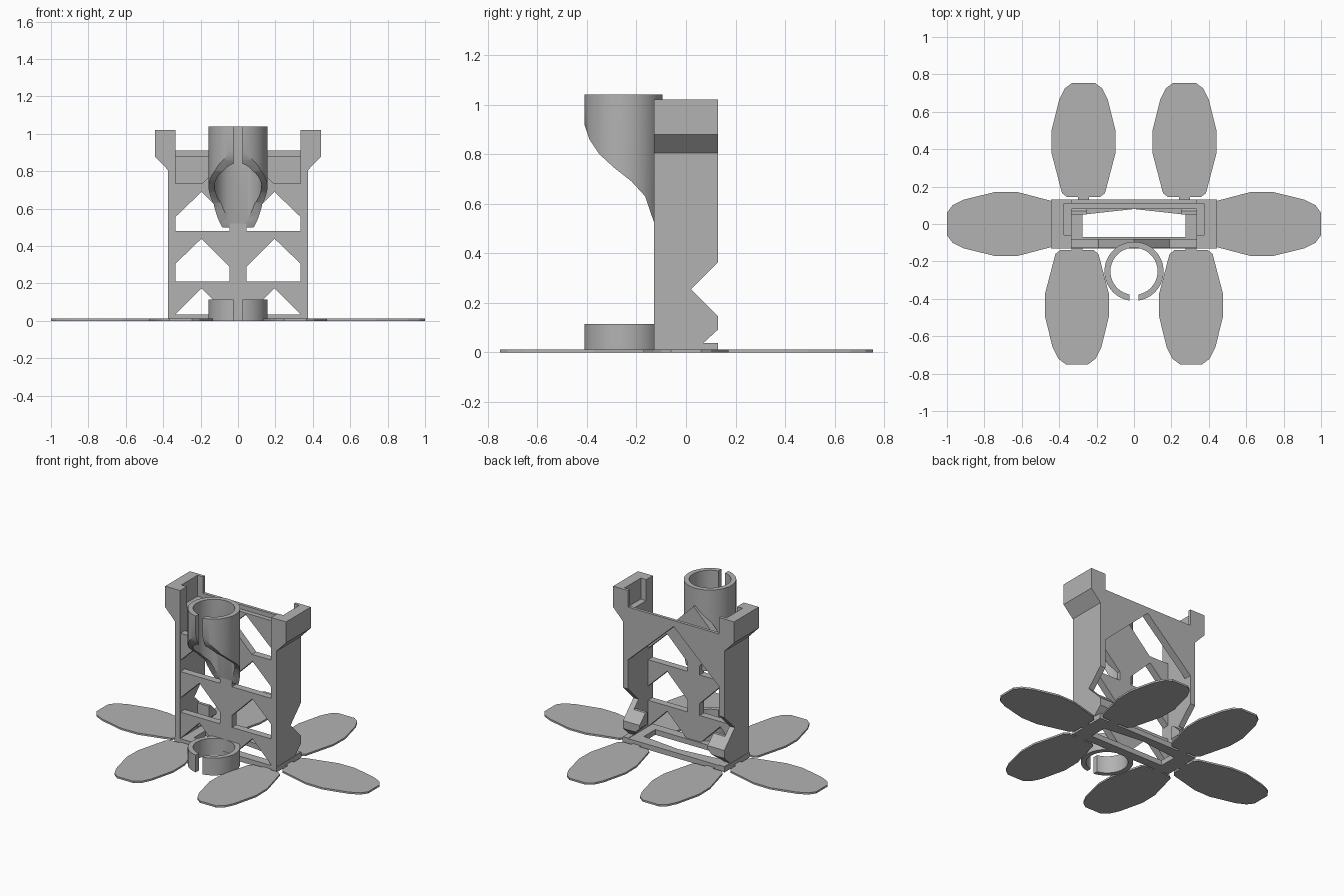
import bpy, bmesh, math
from mathutils import Vector, Matrix

if "Cube" in bpy.data.objects:
    bpy.data.objects.remove(bpy.data.objects["Cube"], do_unlink=True)

grey = bpy.data.materials.new("plain grey")
grey.use_nodes = True
grey.diffuse_color = (0.45, 0.45, 0.45, 1)
grey.node_tree.nodes["Principled BSDF"].inputs["Base Color"].default_value = (0.45, 0.45, 0.45, 1)


def prism(name, points, axis, low, high):
    """Extrude a profile along an axis; the points hold the other two coordinates."""
    bm = bmesh.new()
    order = {"x": lambda a, b: (low, a, b), "y": lambda a, b: (a, low, b), "z": lambda a, b: (a, b, low)}
    face = bm.faces.new([bm.verts.new(order[axis](a, b)) for a, b in points])
    new = bmesh.ops.extrude_face_region(bm, geom=[face])["geom"]
    shift = Vector([(high - low) * (axis == k) for k in "xyz"])
    bmesh.ops.translate(bm, vec=shift, verts=[v for v in new if isinstance(v, bmesh.types.BMVert)])
    bmesh.ops.recalc_face_normals(bm, faces=bm.faces)
    mesh = bpy.data.meshes.new(name)
    bm.to_mesh(mesh)
    bm.free()
    mesh.materials.append(grey)
    obj = bpy.data.objects.new(name, mesh)
    bpy.context.collection.objects.link(obj)
    return obj


def rect(a0, b0, a1, b1):
    return [(a0, b0), (a1, b0), (a1, b1), (a0, b1)]


def circle(radius, cy, sides=64):
    steps = [2 * math.pi * i / sides for i in range(sides)]
    return [(radius * math.cos(t), cy + radius * math.sin(t)) for t in steps]


def flip(points, side):
    return [(a * side, b) for a, b in points]


def cut(obj, cutters):
    """Subtract the cutters and remove them."""
    for c in cutters:
        c.hide_render = True
        mod = obj.modifiers.new("cut", "BOOLEAN")
        mod.operation, mod.solver, mod.object = "DIFFERENCE", "EXACT", c
    bpy.context.view_layer.update()
    mesh = bpy.data.meshes.new_from_object(obj.evaluated_get(bpy.context.evaluated_depsgraph_get()))
    obj.modifiers.clear()
    obj.data = mesh
    for c in cutters:
        bpy.data.objects.remove(c, do_unlink=True)


# Recesses shared by the walls
def pocket():
    return prism("pocket_cutter", rect(-0.375, -0.06, 0.375, 0.11), "z", 0.88, 1.2)


def notches():
    big = [(0.02, 0.255), (0.14, 0.135), (0.14, 0.375)]
    small = [(0.07, 0.038), (0.14, 0.038), (0.14, 0.102)]
    return [prism("notch_cutter", p, "x", -0.6, 0.6) for p in (big, small)]


# Base plate with a gabled opening
base = prism("base_plate", rect(-0.375, -0.13, 0.375, 0.13), "z", 0, 0.035)
hole = [(-0.275, -0.07), (0.275, -0.07), (0.275, 0.05), (0, 0.08), (-0.275, 0.05)]
cut(base, [prism("hole_cutter", hole, "z", -0.1, 0.1)])

# Front wall with a peaked centre and pointed windows
front = prism("front_wall", [(-0.34, 0), (0.34, 0), (0.34, 0.735), (0.19, 0.735), (0, 0.925),
                             (-0.19, 0.735), (-0.34, 0.735)], "y", -0.127, -0.08)
windows = []
for side in (-1, 1):
    for sill, peak in ((0.21, 0.44), (0.48, 0.69)):
        house = [(0.045, sill), (0.335, sill), (0.335, peak - 0.135), (0.195, peak), (0.045, peak - 0.15)]
        windows.append(prism("window_cutter", flip(house, side), "y", -0.3, 0))
    low = [(0.055, 0.035), (0.335, 0.035), (0.195, 0.175)]
    windows.append(prism("window_cutter", flip(low, side), "y", -0.3, 0))
cut(front, windows)

# Back wall: a top rail over a wide pointed arch
back = prism("back_wall", [(-0.34, 0.555), (0, 0.87), (0.34, 0.555), (0.34, 0.91), (-0.34, 0.91)],
             "y", 0.08, 0.13)
cut(back, [pocket()])

# Side walls with flared brackets, and inner feet
for side, word in ((-1, "right"), (1, "left")):
    profile = [(0.335, 0), (0.373, 0), (0.373, 0.805), (0.445, 0.88), (0.445, 1.02), (0.335, 1.02)]
    wall = prism(word + "_side_wall", flip(profile, side), "y", -0.13, 0.13)
    cut(wall, [pocket()] + notches())
    gusset = [(0.336, 0.037), (0.336, 0.205), (0.25, 0.205), (0.25, 0.123)]
    foot = prism(word + "_foot", flip(gusset, side), "y", 0.05, 0.13)
    cut(foot, notches())

# Split tubes: a long upper holder with a curved scoop, and a short lower ring
for name, low, high in (("upper_tube", 0.5, 1.04), ("lower_ring", 0, 0.115)):
    tube = prism(name, circle(0.158, -0.253), "z", low, high)
    cutters = [prism("bore_cutter", circle(0.126, -0.253), "z", low - 0.1, high + 0.1),
               prism("slit_cutter", rect(-0.025, -0.5, 0.025, -0.25), "z", low - 0.1, high + 0.1)]
    if name == "upper_tube":
        scoop = [(-0.5, 0.4), (-0.08, 0.4), (-0.127, 0.52), (-0.145, 0.57), (-0.165, 0.63), (-0.22, 0.69),
                 (-0.29, 0.745), (-0.35, 0.8), (-0.39, 0.86), (-0.412, 0.925), (-0.5, 0.925)]
        cutters.append(prism("scoop_cutter", scoop, "x", -0.5, 0.5))
    cut(tube, cutters)
    bpy.ops.object.select_all(action="DESELECT")
    tube.select_set(True)
    bpy.context.view_layer.objects.active = tube
    bpy.ops.object.shade_smooth_by_angle(angle=math.radians(30))

# Six flat petals, each on a narrow neck
half = [(0.61, 0.06), (0.58, 0.1), (0.52, 0.13), (0.35, 0.172), (0.23, 0.17), (0.02, 0.115), (0, 0.09),
        (0, 0.03), (-0.03, 0.03)]
outline = half + [(u, -w) for u, w in reversed(half)]
places = (("left", 0.39, 0, 0), ("right", -0.39, 0, 180), ("back_left", 0.27, 0.145, 90),
          ("back_right", -0.27, 0.145, 90), ("front_left", 0.305, -0.14, -90), ("front_right", -0.305, -0.14, -90))
for name, x, y, turn in places:
    petal = prism(name + "_petal", outline, "z", 0, 0.012)
    petal.data.transform(Matrix.Translation((x, y, 0)) @ Matrix.Rotation(math.radians(turn), 4, "Z"))
